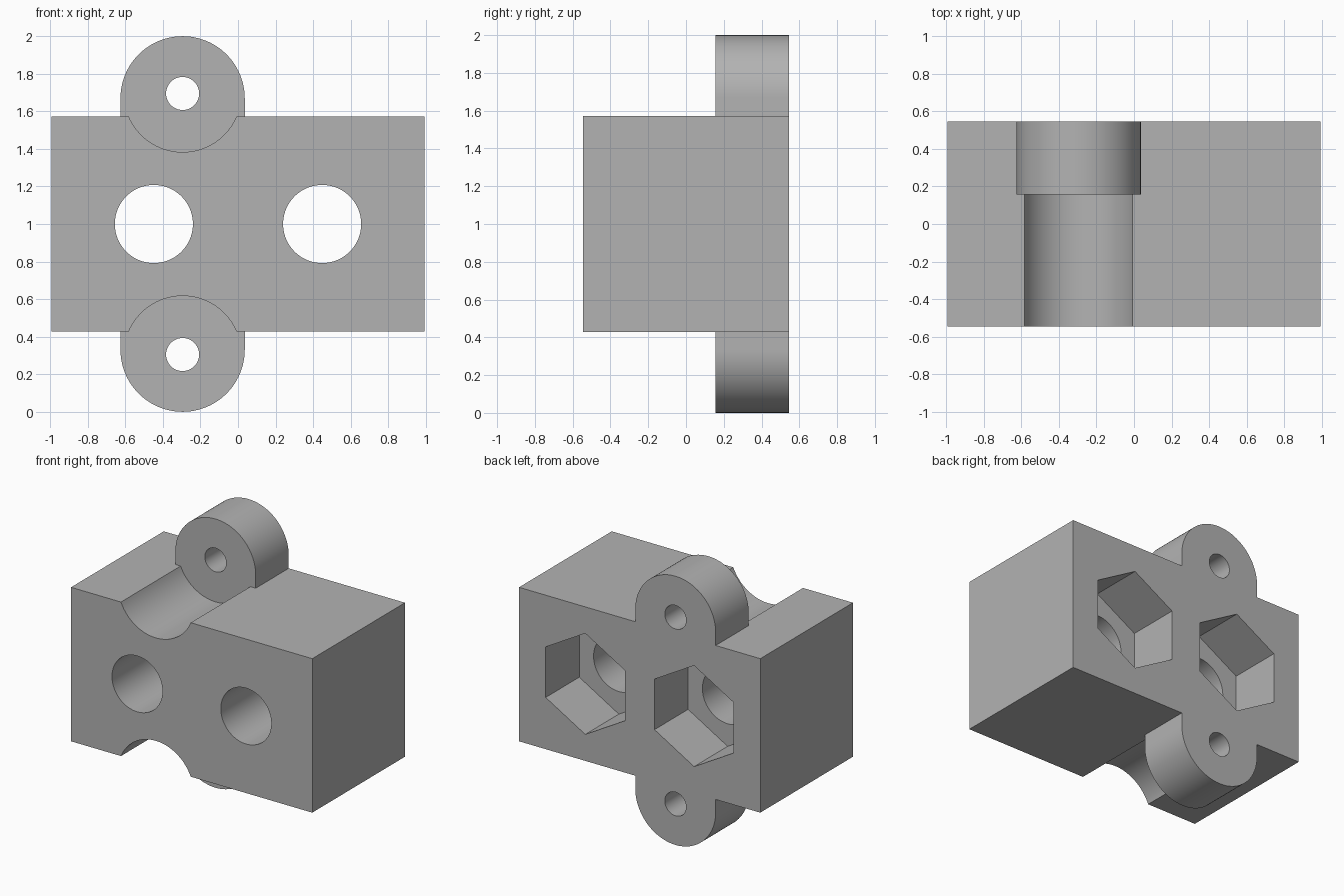
import bpy, bmesh, math
from mathutils import Matrix

if "Cube" in bpy.data.objects:
    bpy.data.objects.remove(bpy.data.objects["Cube"], do_unlink=True)

BACK = 0.545        # half depth of the block
LUG_X = -0.295      # centre line of the lugs
LUG_R = 0.331
LUG_FRONT = 0.157
PIN_Z = 0.695       # pin holes, above and below mid height
MID = 1.0

grey = bpy.data.materials.new("plain grey")
grey.use_nodes = True
colour = (0.45, 0.45, 0.45, 1)
grey.diffuse_color = colour
grey.node_tree.nodes["Principled BSDF"].inputs["Base Color"].default_value = colour


def prism(name, outline, y0, y1):
    """Extrude an (x, z) outline from y0 to y1."""
    bm = bmesh.new()
    face = bm.faces.new([bm.verts.new((x, y0, z)) for x, z in outline])
    new = bmesh.ops.extrude_face_region(bm, geom=[face])["geom"]
    moved = [v for v in new if isinstance(v, bmesh.types.BMVert)]
    bmesh.ops.translate(bm, verts=moved, vec=(0, y1 - y0, 0))
    bmesh.ops.recalc_face_normals(bm, faces=bm.faces)
    mesh = bpy.data.meshes.new(name)
    bm.to_mesh(mesh)
    bm.free()
    mesh.materials.append(grey)
    obj = bpy.data.objects.new(name, mesh)
    bpy.context.collection.objects.link(obj)
    return obj


def arc(x, z, r, n, start=0.0, sweep=math.tau, closed=True):
    steps = n if closed else n + 1
    return [(x + r * math.cos(start + sweep * i / n),
             z + r * math.sin(start + sweep * i / n)) for i in range(steps)]


def combine(target, tool, operation):
    """Apply a boolean and discard the tool."""
    tool.hide_render = True
    mod = target.modifiers.new(operation.lower(), "BOOLEAN")
    mod.operation = operation
    mod.solver = "EXACT"
    mod.object = tool
    bpy.context.view_layer.objects.active = target
    bpy.ops.object.modifier_apply(modifier=mod.name)
    bpy.data.objects.remove(tool, do_unlink=True)


# Main block
w, h = 0.993, 0.573
body = prism("mounting_block",
             [(-w, MID - h), (w, MID - h), (w, MID + h), (-w, MID + h)], -BACK, BACK)

# Round clearance grooves running in from the front, top and bottom
for side in (-1, 1):
    groove = prism("groove_cutter", arc(LUG_X, MID + side * PIN_Z, 0.312, 96), -1, 0.3)
    combine(body, groove, "DIFFERENCE")

# Rounded plate at the back that forms both lugs
lug_z = 1 - LUG_R
outline = (arc(LUG_X, MID + lug_z, LUG_R, 48, 0, math.pi, False)
           + arc(LUG_X, MID - lug_z, LUG_R, 48, math.pi, math.pi, False))
combine(body, prism("lug_plate", outline, LUG_FRONT, BACK), "UNION")

# Pin holes through the lugs
for side in (-1, 1):
    pin = prism("pin_cutter", arc(LUG_X, MID + side * PIN_Z, 0.088, 48), 0, 1)
    combine(body, pin, "DIFFERENCE")

# Bolt holes with hexagonal nut pockets at the back
for x in (-0.448, 0.448):
    combine(body, prism("bolt_cutter", arc(x, MID, 0.208, 72), -1, 1), "DIFFERENCE")
    nut = prism("nut_cutter", arc(x, MID, 0.376, 6, math.pi / 2), 0.15, 1)
    combine(body, nut, "DIFFERENCE")

# Smooth round walls, sharp edges elsewhere
bpy.ops.object.select_all(action="DESELECT")
body.select_set(True)
bpy.context.view_layer.objects.active = body
bpy.ops.object.shade_smooth_by_angle(angle=math.radians(25))
